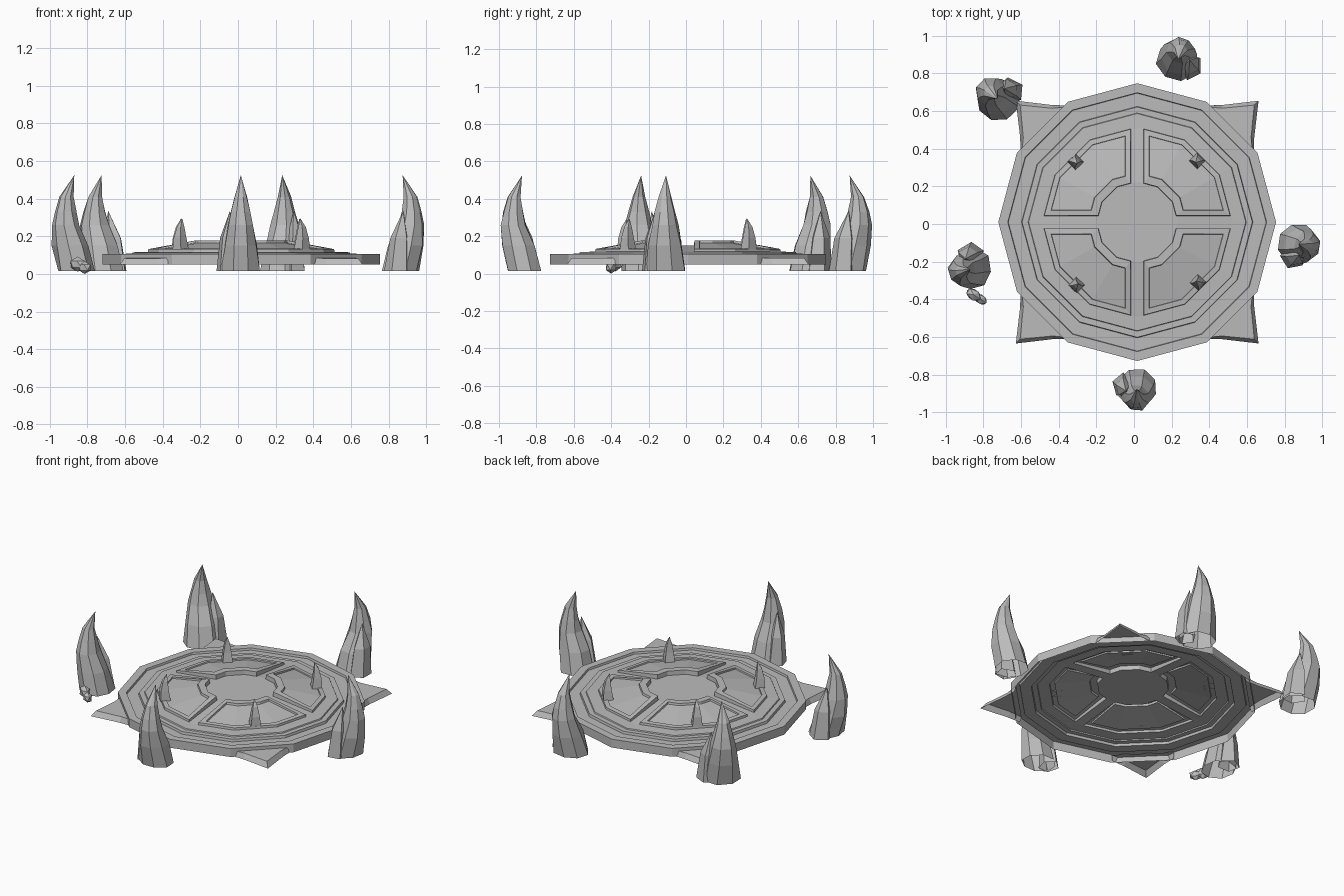
import bpy, bmesh, math, random
from mathutils import Matrix, Vector

random.seed(4)
cube = bpy.data.objects.get("Cube")
if cube:
    bpy.data.objects.remove(cube)

stone = bpy.data.materials.new("grey_stone")
stone.use_nodes = True
grey = (0.5, 0.5, 0.5, 1)
stone.diffuse_color = grey
stone.node_tree.nodes["Principled BSDF"].inputs["Base Color"].default_value = grey

CENTRE = Vector((0.017, 0.01, 0))
SIDES = 12
TAN = math.tan(math.pi / SIDES)


def finish(bm, name, location=CENTRE, turn=0.0, weld=True):
    """Weld, point the normals outward (open shells upward) and link."""
    if weld:
        bmesh.ops.remove_doubles(bm, verts=bm.verts, dist=0.0005)
    bmesh.ops.recalc_face_normals(bm, faces=bm.faces)
    if weld and sum(f.normal.z * f.calc_area() for f in bm.faces) < 0:
        bmesh.ops.reverse_faces(bm, faces=bm.faces)
    mesh = bpy.data.meshes.new(name)
    bm.to_mesh(mesh)
    bm.free()
    mesh.materials.append(stone)
    obj = bpy.data.objects.new(name, mesh)
    obj.location = location
    obj.rotation_euler.z = turn
    bpy.context.scene.collection.objects.link(obj)


def face(bm, points):
    return bm.faces.new([bm.verts.new(p) for p in points])


def bridge(bm, a, b, closed=True):
    """Quads between two point rows of equal length."""
    n = len(a)
    for i in range(n if closed else n - 1):
        j = (i + 1) % n
        face(bm, [a[i], a[j], b[j], b[i]])


def ring(radius, z):
    return [Vector((radius * math.cos(math.tau * i / SIDES),
                    radius * math.sin(math.tau * i / SIDES), z)) for i in range(SIDES)]


# Stepped twelve-sided rim, an open shell
bm = bmesh.new()
profile = [(0.738, 0.05), (0.738, 0.105), (0.688, 0.105), (0.685, 0.092),
           (0.615, 0.092), (0.612, 0.108), (0.58, 0.108), (0.577, 0.115), (0.505, 0.118)]
rows = [ring(r, z) for r, z in profile]
for low, high in zip(rows, rows[1:]):
    bridge(bm, low, high)
finish(bm, "platform_rim")

# Flat central disc
bm = bmesh.new()
face(bm, ring(0.215, 0.15))
finish(bm, "centre_disc")


def arc(radius, gap, z):
    """Quarter of the twelve-sided ring, cut back by the channel half width."""
    a, b = radius * math.cos(math.pi / 6), radius * math.sin(math.pi / 6)
    end = radius - gap * TAN
    return [Vector((end, gap, z)), Vector((a, b, z)), Vector((b, a, z)), Vector((gap, end, z))]


GAP = 0.033
for k in range(4):
    turn = k * math.pi / 2
    # Raised wedge plate: upright wall, border frame, slightly sunken sloping field
    bm = bmesh.new()
    foot_in, foot_out = arc(0.215, GAP, 0.15), arc(0.505, GAP, 0.118)
    lip_in, lip_out = arc(0.217, GAP + 0.002, 0.178), arc(0.503, GAP + 0.002, 0.132)
    edge_in, edge_out = arc(0.26, GAP + 0.03, 0.178), arc(0.475, GAP + 0.03, 0.135)
    field_in, field_out = arc(0.263, GAP + 0.032, 0.165), arc(0.473, GAP + 0.032, 0.127)
    loops = [outer + inner[::-1] for outer, inner in ((foot_out, foot_in), (lip_out, lip_in),
                                                      (edge_out, edge_in), (field_out, field_in))]
    for low, high in zip(loops, loops[1:]):
        bridge(bm, low, high)
    bridge(bm, field_out, field_in, closed=False)
    finish(bm, f"wedge_plate_{k + 1}", turn=turn)

    # Channel between two wedges
    bm = bmesh.new()
    inner, outer = foot_in[0], foot_out[0]
    flip = Vector((1, -1, 1))
    face(bm, [inner * flip, outer * flip, (0.505, 0, 0.118), outer, inner, (0.215, 0, 0.15)])
    finish(bm, f"channel_{k + 1}", turn=turn)

    # Pointed corner foot with concave flared edges
    bm = bmesh.new()
    top = [Vector(p) for p in ((0.615, 0.35, 0.085), (0.605, 0.45, 0.083), (0.622, 0.622, 0.083),
                               (0.45, 0.605, 0.083), (0.35, 0.615, 0.085))]
    hem = [Vector(p) for p in ((0.62, 0.36, 0.05), (0.622, 0.45, 0.05), (0.645, 0.645, 0.05),
                               (0.45, 0.622, 0.05), (0.36, 0.62, 0.05))]
    face(bm, top)
    bridge(bm, hem, top, closed=False)
    finish(bm, f"corner_foot_{k + 1}", turn=turn)


def shard(bm, rows, tip, sides=7, rough=0.0, shift=(0, 0)):
    """Faceted rock, open below: rows of (z, centre x, half x, half y), closed by a tip."""
    loops = []
    for z, cx, rx, ry in rows:
        loop = []
        for i in range(sides):
            a = math.tau * (i + 0.5) / sides
            s = 1 + random.uniform(-rough, rough)
            loop.append(bm.verts.new((shift[0] + cx + rx * s * math.cos(a),
                                      shift[1] + ry * s * math.sin(a), z)))
        loops.append(loop)
    for low, high in zip(loops, loops[1:]):
        for i in range(sides):
            j = (i + 1) % sides
            bm.faces.new((low[i], low[j], high[j], high[i]))
    point = bm.verts.new(tip)
    for i in range(sides):
        bm.faces.new((loops[-1][i], loops[-1][(i + 1) % sides], point))


# Small shards standing on the wedges
for k, (x, y) in enumerate([(0.335, 0.335), (-0.31, 0.33), (-0.305, -0.325), (0.34, -0.31)]):
    bm = bmesh.new()
    shard(bm, [(0.13, 0, 0.043, 0.043), (0.19, 0.004, 0.034, 0.034), (0.25, 0.0, 0.02, 0.02)],
          (-0.012, 0, 0.295), sides=4)
    finish(bm, f"small_shard_{k + 1}", (x, y, 0), math.atan2(y, x), weld=False)

# Curved rock claws around the platform, bending inward at the tip
claws = {"front": (0.015, -0.877, -90, 1), "right": (-0.87, -0.24, 195, 1.04),
         "left": (0.875, -0.107, -7, 1), "back_right": (-0.725, 0.665, 137, 1.1),
         "back": (0.235, 0.875, 75, 1.03)}
for name, (x, y, angle, size) in claws.items():
    bm = bmesh.new()
    # Main horn
    shard(bm, [(0.015, -0.012, 0.098, 0.108), (0.15, 0.018, 0.094, 0.092),
               (0.26, 0.046, 0.07, 0.073), (0.33, 0.047, 0.055, 0.055),
               (0.41, 0.042, 0.036, 0.034)], (0, 0, 0.525), sides=8, rough=0.06)
    # Pointed shoulder on one side
    shard(bm, [(0.015, 0, 0.068, 0.062), (0.19, 0.012, 0.052, 0.042)],
          (0.01, -0.058, 0.335), sides=5, rough=0.06, shift=(-0.02, -0.073))
    bmesh.ops.scale(bm, verts=bm.verts, vec=(size, size, 1))
    finish(bm, f"{name}_claw", (x, y, 0), math.radians(angle), weld=False)

# Loose rubble beside the right claw
bm = bmesh.new()
for x, y, z, s in [(-0.012, 0.006, 0.052, 0.04), (0.025, -0.018, 0.034, 0.034)]:
    bmesh.ops.create_icosphere(bm, subdivisions=1, radius=s, matrix=Matrix.Translation((x, y, z))
                               @ Matrix.Rotation(-0.6, 4, 'Z') @ Matrix.Diagonal((1.2, 0.8, 1, 1)))
finish(bm, "loose_rubble", (-0.84, -0.382, 0), weld=False)
